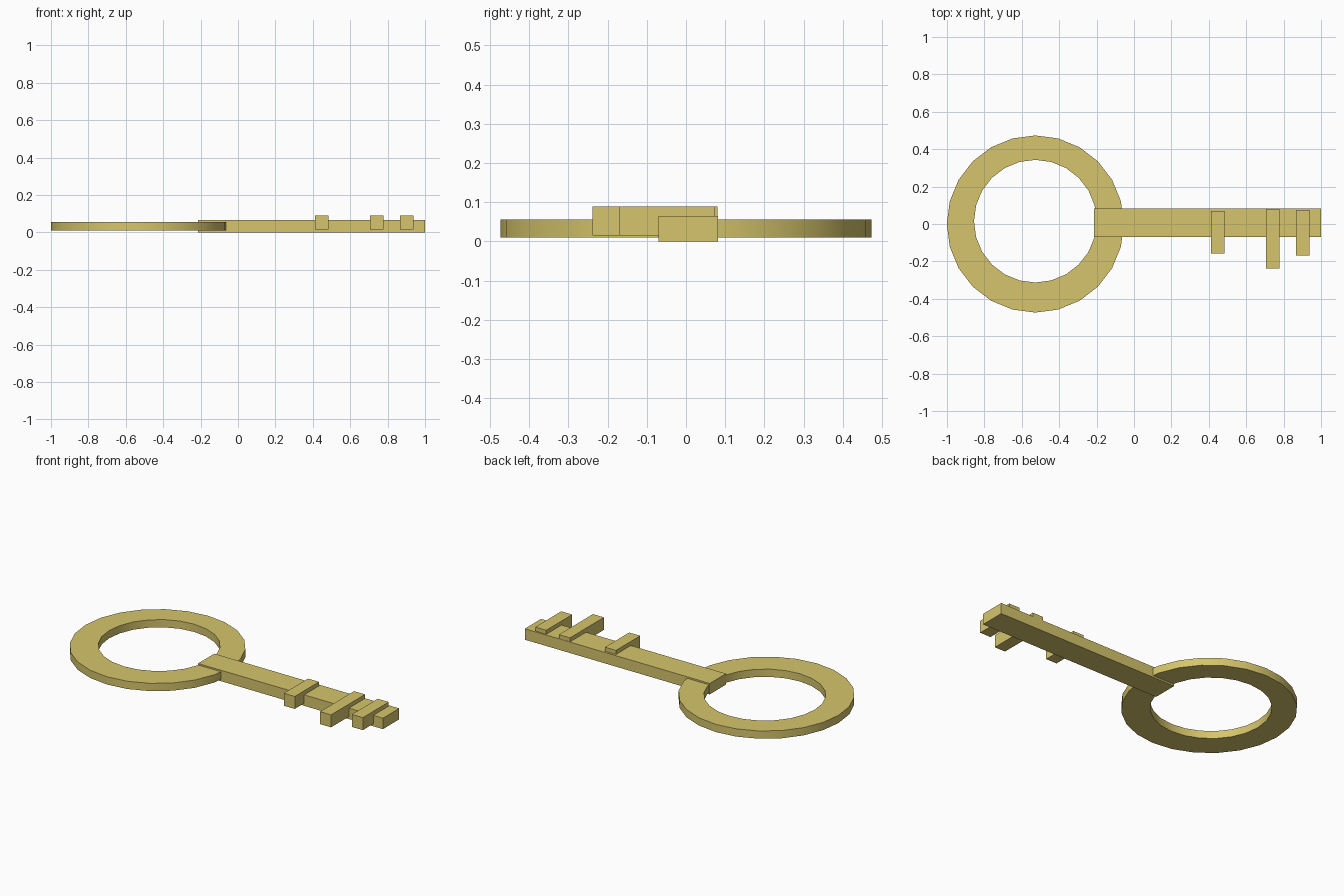
import bpy, bmesh, math

if "Cube" in bpy.data.objects:
    bpy.data.objects.remove(bpy.data.objects["Cube"])

brass = bpy.data.materials.new("brass")
brass.diffuse_color = (0.67, 0.56, 0.15, 1)
brass.use_nodes = True
brass.node_tree.nodes["Principled BSDF"].inputs["Base Color"].default_value = brass.diffuse_color


def finish(name, bm):
    bmesh.ops.recalc_face_normals(bm, faces=bm.faces[:])
    me = bpy.data.meshes.new(name)
    bm.to_mesh(me)
    bm.free()
    me.materials.append(brass)
    ob = bpy.data.objects.new(name, me)
    bpy.context.collection.objects.link(ob)
    return ob


def box(name, x0, x1, y0, y1, z0, z1):
    bm = bmesh.new()
    bmesh.ops.create_cube(bm, size=1)
    for v in bm.verts:
        v.co.x = x1 if v.co.x > 0 else x0
        v.co.y = y1 if v.co.y > 0 else y0
        v.co.z = z1 if v.co.z > 0 else z0
    return finish(name, bm)


# Bow: flat 24-sided ring with a slightly off-centre hole
SIDES = 24
Z0, Z1 = 0.01, 0.056
profile = [(0.4735, 0, Z0), (0.4735, 0, Z1), (0.328, 0.015, Z1), (0.328, 0.015, Z0)]
bm = bmesh.new()
loops = []
for i in range(SIDES):
    a = 2 * math.pi * i / SIDES
    loops.append([bm.verts.new((-0.5275 + r * math.cos(a), cy + r * math.sin(a), z))
                  for r, cy, z in profile])
for i in range(SIDES):
    p, q = loops[i], loops[(i + 1) % SIDES]
    for k in range(4):
        n = (k + 1) % 4
        bm.faces.new((p[k], q[k], q[n], p[n]))
bow = finish("bow_ring", bm)
bpy.context.view_layer.objects.active = bow
bow.select_set(True)
bpy.ops.object.shade_smooth_by_angle(angle=math.radians(30))

# Shaft
box("shaft", -0.213, 1.0, -0.07, 0.082, 0, 0.065)

# Bits crossing the shaft
for i, (x, y0, y1) in enumerate([(0.447, -0.158, 0.069),
                                 (0.741, -0.238, 0.08),
                                 (0.901, -0.169, 0.074)]):
    box(f"bit_{i + 1}", x - 0.036, x + 0.036, y0, y1, 0.015, 0.089)
